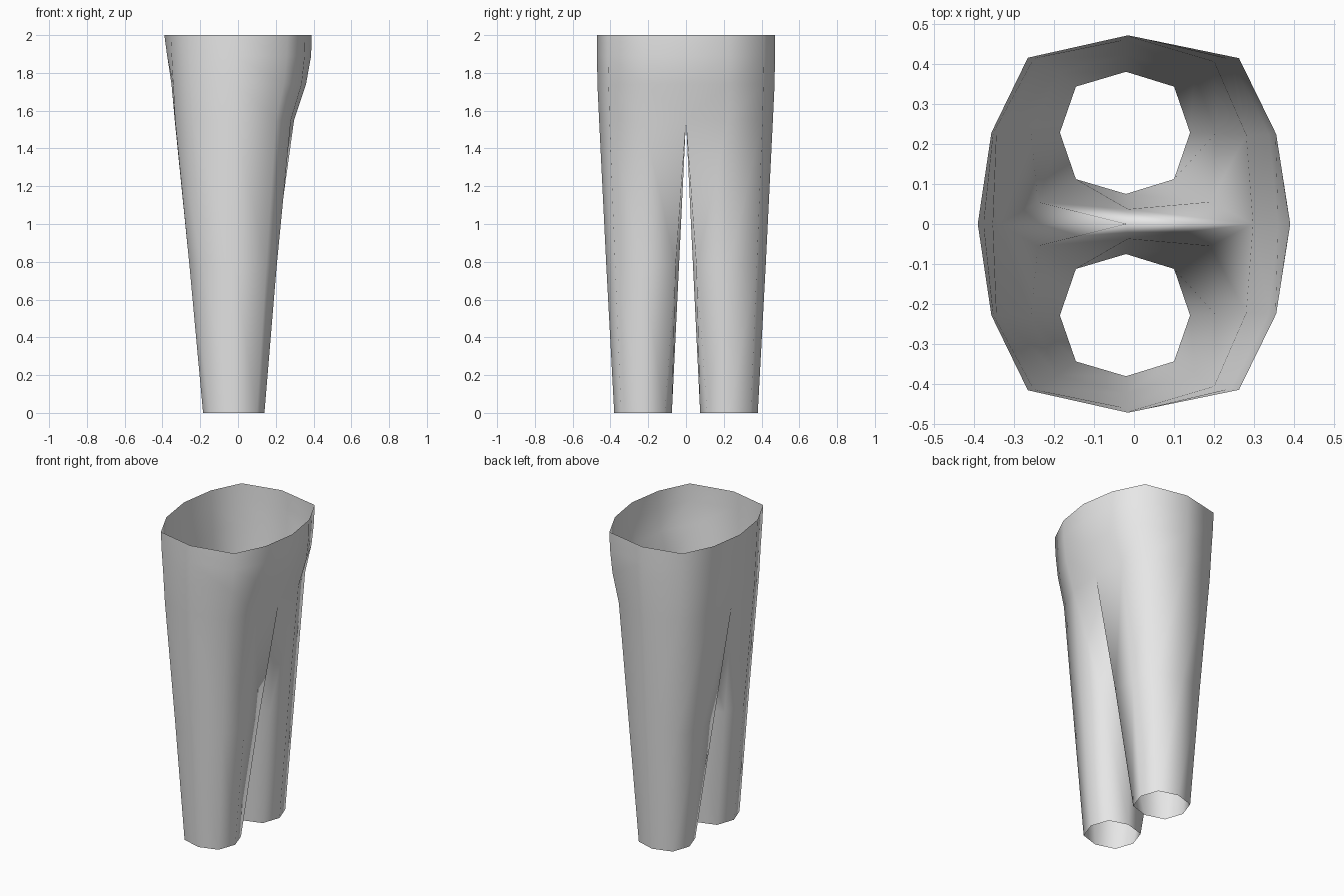
import bpy, bmesh

if "Cube" in bpy.data.objects:
    bpy.data.objects.remove(bpy.data.objects["Cube"])

# Rings of one half (+y), counterclockwise from above:
# five outer points, then the inner points that close each leg.
# The waist rings have two centre points; leg rings have three inner points.
cuff = (0.0, [(.14, .228), (.10, .343), (-.02, .38), (-.145, .343), (-.185, .228),
              (-.145, .112), (-.02, .075), (.10, .112)])
knee = (0.78, [(.205, .228), (.15, .375), (-.02, .422), (-.19, .377), (-.257, .23),
               (-.24, .055), (-.015, .037), (.19, .055)])
crotch = (1.55, [(.28, .222), (.20, .405), (-.018, .46), (-.24, .41), (-.333, .226),
                 (-.335, 0), (-.018, 0), (.297, 0)])
hip = (1.74, [(.337, .223), (.243, .41), (-.016, .469), (-.25, .413), (-.343, .227),
              (-.352, 0), (.36, 0)])
belt = (1.89, [(.353, .224), (.258, .414), (-.015, .471), (-.26, .415), (-.351, .227),
               (-.375, 0), (.387, 0)])
waist = (2.0, [(.355, .224), (.262, .414), (-.015, .471), (-.265, .415), (-.356, .228),
               (-.39, 0), (.39, 0)])

bm = bmesh.new()


def ring(data):
    z, pts = data
    return [bm.verts.new((x, y, z)) for x, y in pts]


def bridge(low, high, closed):
    n = len(low)
    for i in range(n if closed else n - 1):
        j = (i + 1) % n
        bm.faces.new((low[i], low[j], high[j], high[i]))


# Leg tube
legs = [ring(r) for r in (cuff, knee, crotch)]
for a, b in zip(legs, legs[1:]):
    bridge(a, b, True)

# Hip half, open along the centre plane; starts at the +x centre point
c = legs[-1]
rows = [[c[7]] + c[:6]]
for r in (hip, belt, waist):
    v = ring(r)
    rows.append([v[6]] + v[:6])
for a, b in zip(rows, rows[1:]):
    bridge(a, b, False)

for f in bm.faces:
    f.smooth = True
mesh = bpy.data.meshes.new("trousers")
bm.to_mesh(mesh)
bm.free()

trousers = bpy.data.objects.new("trousers", mesh)
bpy.context.collection.objects.link(trousers)

# Second leg and other half of the hips
mirror = trousers.modifiers.new("mirror", 'MIRROR')
mirror.use_axis = (False, True, False)
mirror.use_mirror_merge = True
mirror.merge_threshold = 0.001

cloth = bpy.data.materials.new("light grey cloth")
cloth.diffuse_color = (0.8, 0.8, 0.8, 1)
cloth.use_nodes = True
cloth.node_tree.nodes["Principled BSDF"].inputs["Base Color"].default_value = cloth.diffuse_color
mesh.materials.append(cloth)
